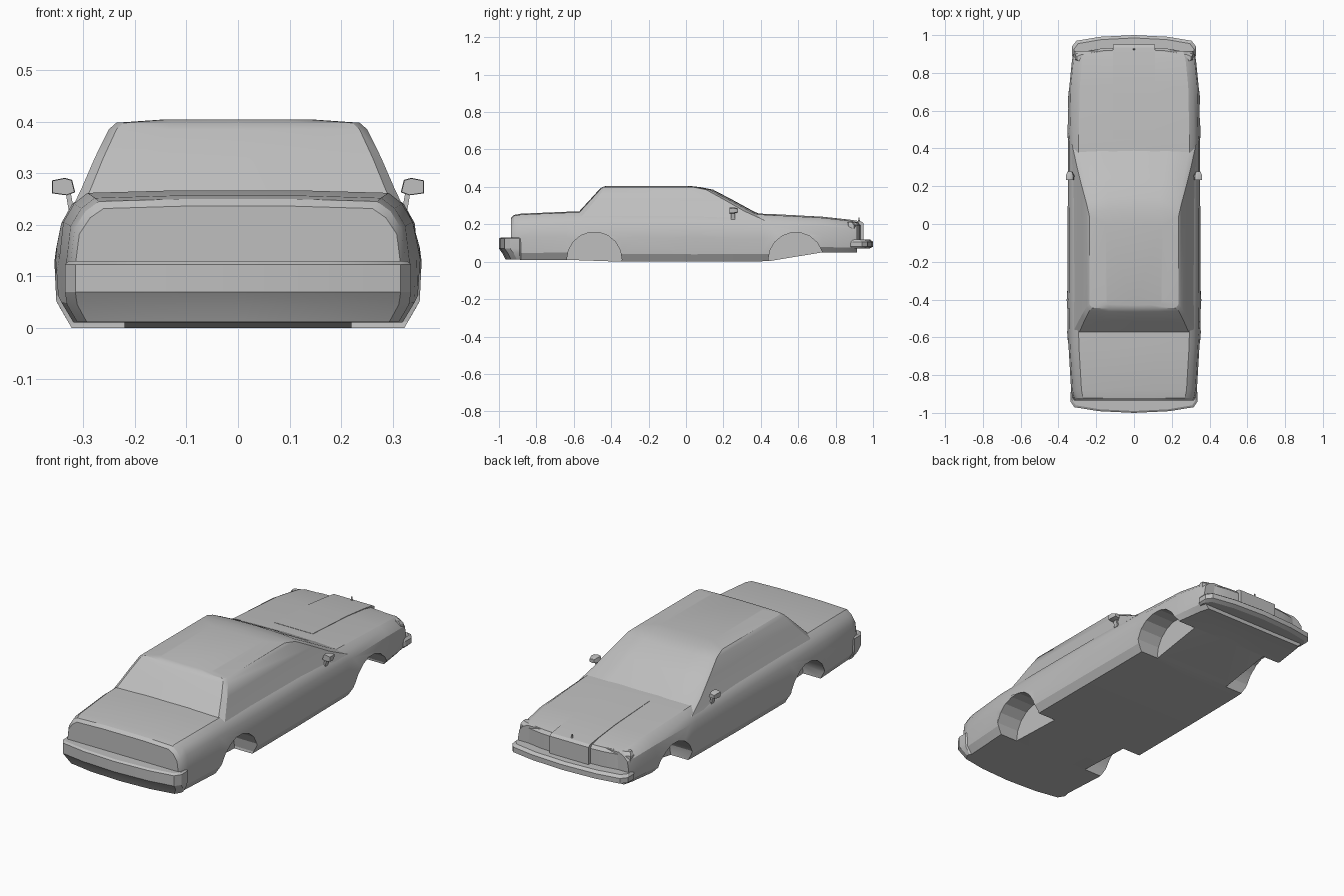
import bpy, bmesh, math
from mathutils import Vector

if "Cube" in bpy.data.objects:
    bpy.data.objects.remove(bpy.data.objects["Cube"], do_unlink=True)

paint = bpy.data.materials.new("plain grey paint")
paint.use_nodes = True
GREY = (0.52, 0.52, 0.52, 1)
paint.diffuse_color = GREY
paint.node_tree.nodes["Principled BSDF"].inputs["Base Color"].default_value = GREY


def finish(name, bm, angle=25):
    """Turn a bmesh into a painted object."""
    bmesh.ops.recalc_face_normals(bm, faces=bm.faces)
    mesh = bpy.data.meshes.new(name)
    bm.to_mesh(mesh)
    bm.free()
    obj = bpy.data.objects.new(name, mesh)
    bpy.context.collection.objects.link(obj)
    mesh.materials.append(paint)
    shade(obj, angle)
    return obj


def shade(obj, angle=25):
    bpy.ops.object.select_all(action='DESELECT')
    obj.select_set(True)
    bpy.context.view_layer.objects.active = obj
    bpy.ops.object.shade_smooth_by_angle(angle=math.radians(angle))


def loft(name, rings, angle=25):
    """Skin closed rings of equal length and cap both ends."""
    bm = bmesh.new()
    rows = [[bm.verts.new(p) for p in ring] for ring in rings]
    n = len(rows[0])
    for a, b in zip(rows, rows[1:]):
        for i in range(n):
            j = (i + 1) % n
            bm.faces.new((a[i], a[j], b[j], b[i]))
    bm.faces.new(rows[0])
    bm.faces.new(rows[-1])
    return finish(name, bm, angle)


def mirrored(half):
    """Close a half outline lying on +x; points on x = 0 are shared."""
    return half + [(-x, y, z) for x, y, z in reversed(half) if x > 1e-6]


def section(y, w, bottom, top):
    """Upright cross-section of the body."""
    steps = [(.028, 0), (.005, .15), (0, .48), (.008, .76), (.029, .9), (.055, .98)]
    half = [(w - dx, y, bottom + f * (top - bottom)) for dx, f in steps]
    return mirrored([(0, y, bottom)] + half + [(.11, y, top), (0, y, top)])


def plan(z, w, front, rear, bow_f=0, bow_r=0, corner=.02):
    """Level outline with bowed front and rear."""
    return mirrored([
        (0, front, z), (w * .55, front - bow_f * .3, z), (w * .93, front - bow_f, z),
        (w, front - bow_f - corner, z), (w, rear + bow_r + corner, z),
        (w * .94, rear + bow_r, z), (w * .55, rear + bow_r * .3, z), (0, rear, z)])


# Main body shell
body = loft("body", [section(*s) for s in [
    (-.935, .316, .012, .236), (-.92, .325, .012, .25), (-.88, .333, .01, .257),
    (-.64, .347, .01, .267), (-.35, .351, 0, .267), (.05, .351, 0, .265),
    (.40, .349, .002, .257), (.45, .348, .004, .254), (.73, .342, .05, .238),
    (.87, .328, .05, .222), (.915, .315, .05, .211)]])

# Wheel wells cut from the body
WELLS = [(-.49, .012), (.587, .010)]
RADIUS = .147
for yc, zc in WELLS:
    for side in (-1, 1):
        bpy.ops.mesh.primitive_cylinder_add(
            vertices=18, radius=RADIUS, depth=.28,
            location=(side * .36, yc, zc), rotation=(0, math.pi / 2, 0))
        cutter = bpy.context.object
        cutter.name = "wheel_well_cutter"
        cutter.hide_render = True
        mod = body.modifiers.new("wheel_well", 'BOOLEAN')
        mod.operation = 'DIFFERENCE'
        mod.solver = 'EXACT'
        mod.object = cutter
        bpy.context.view_layer.objects.active = body
        # keep the cut ahead of the smoothing modifier, if there is one
        bpy.ops.object.modifier_move_to_index(modifier=mod.name, index=0)
        bpy.ops.object.modifier_apply(modifier=mod.name)
        bpy.data.objects.remove(cutter, do_unlink=True)

# Slight flare on the outer arch edges
for v in body.data.vertices:
    for yc, zc in WELLS:
        r = math.hypot(v.co.y - yc, v.co.z - zc)
        if abs(r - RADIUS) < .006 and abs(v.co.x) > .3 and v.co.z > .05:
            v.co.x += math.copysign(.006, v.co.x)
            break
shade(body)

# Cabin with glass slopes and crowned roof
loft("cabin", [plan(z, w, f, r, .018, .006, c) for z, w, f, r, c in [
    (.22, .328, .47, -.615, .03), (.27, .304, .36, -.57, .03),
    (.33, .278, .25, -.515, .025), (.385, .251, .145, -.465, .02),
    (.398, .236, .08, -.45, .02), (.404, .15, .03, -.43, .02)]])

# Front nose panel
loft("nose_panel", [plan(z, w, f, .86, .03, 0, .01) for z, w, f in [
    (.09, .318, .938), (.195, .313, .938), (.211, .303, .926)]])

# Bumpers
loft("front_bumper", [plan(z, w, f, .86, .03, 0, .03) for z, w, f in [
    (.07, .318, .98), (.08, .328, 1), (.106, .328, 1), (.118, .318, .985)]])
loft("rear_bumper", [plan(z, w, -.86, r, 0, .03, .03) for z, w, r in [
    (.011, .312, -.965), (.045, .332, -.982), (.07, .336, -1),
    (.123, .336, -1), (.13, .328, -.99)]])

# Raised hood centre running down into the grille
profile = [(.45, .24), (.45, .2555), (.73, .2405), (.87, .2255), (.935, .216),
           (.95, .206), (.95, .115), (.88, .115)]
loft("hood_centre_and_grille", [[(x, y, z) for y, z in profile] for x in (-.11, .11)])

# Hood ornament
bpy.ops.mesh.primitive_cone_add(vertices=6, radius1=.006, radius2=.002, depth=.016,
                                location=(0, .925, .222))
stem = bpy.context.object
stem.name = "ornament_stem"
bpy.ops.mesh.primitive_cube_add(size=1, location=(0, .925, .231))
head = bpy.context.object
head.name = "ornament_head"
head.scale = (.007, .003, .010)
for part in (stem, head):
    part.data.materials.append(paint)

# Side mirrors: tapered housing on a short stalk
for side, label in ((1, "left"), (-1, "right")):
    outline = [(.316, .263), (.322, .287), (.336, .291), (.361, .286),
               (.361, .261), (.332, .257)]
    mid = Vector((.34, .274))
    rings = []
    for y, k in ((.232, .94), (.255, 1), (.278, .6)):
        pts = [mid + (Vector(p) - mid) * k for p in outline]
        rings.append([(side * p.x, y, p.y) for p in pts])
    loft(label + "_mirror_housing", rings)
    loft(label + "_mirror_stalk", [
        [(side * (x + dx), y, z) for dx, y in
         ((-.005, .24), (.005, .24), (.005, .262), (-.005, .262))]
        for x, z in ((.323, .225), (.33, .265))])
